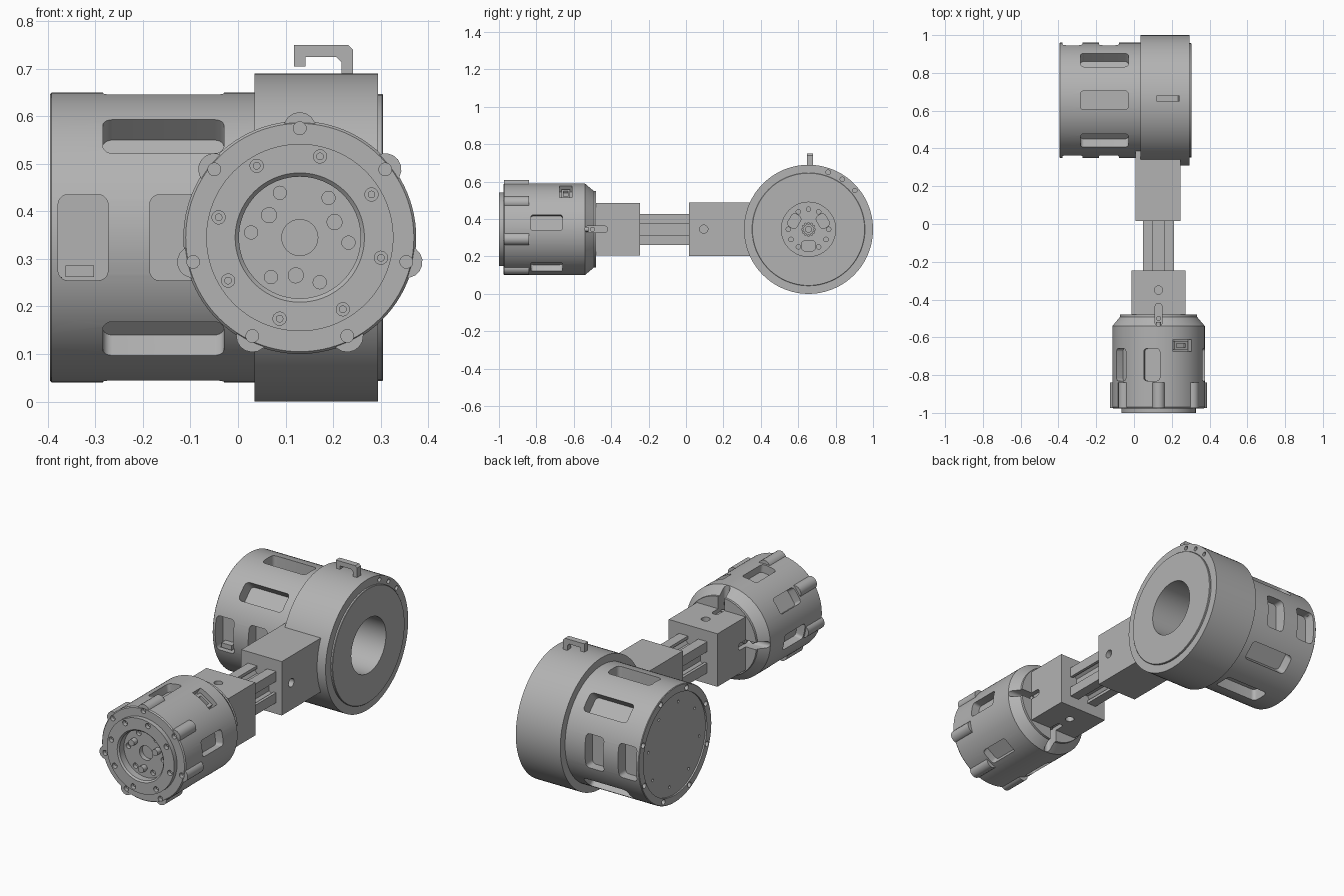
import bpy, bmesh
from math import sin, cos, pi, radians
from mathutils import Matrix, Vector

if "Cube" in bpy.data.objects:
    bpy.data.objects.remove(bpy.data.objects["Cube"], do_unlink=True)

gray = bpy.data.materials.new("machined_gray")
gray.use_nodes = True
gray.diffuse_color = (0.45, 0.45, 0.45, 1)
gray.node_tree.nodes["Principled BSDF"].inputs["Base Color"].default_value = gray.diffuse_color


def frame(u, v, w, origin):
    m = Matrix((u, v, w)).transposed().to_4x4()
    m.translation = origin
    return m


# Local z is the rotation axis of each motor
FRONT = frame((1, 0, 0), (0, 0, 1), (0, -1, 0), (0.13, 0, 0.345))
REAR = frame((0, 1, 0), (0, 0, 1), (1, 0, 0), (0, 0.655, 0.345))
RADIAL = frame((0, 1, 0), (0, 0, 1), (1, 0, 0), (0, 0, 0))
WORLD = Matrix.Identity(4)


def circle(r, n=24):
    return [(r * cos(2 * pi * i / n), r * sin(2 * pi * i / n)) for i in range(n)]


def rounded(w, h, r, n=5):
    pts = []
    for k, (sx, sy) in enumerate(((1, 1), (-1, 1), (-1, -1), (1, -1))):
        for i in range(n + 1):
            a = (k + i / n) * pi / 2
            pts.append((sx * (w / 2 - r) + r * cos(a), sy * (h / 2 - r) + r * sin(a)))
    return pts


def rect(w, h):
    return [(w / 2, h / 2), (-w / 2, h / 2), (-w / 2, -h / 2), (w / 2, -h / 2)]


def prism(outline, z0, z1, m=WORLD):
    """Extrude an outline along the local z axis."""
    def build(bm):
        low = [bm.verts.new(m @ Vector((x, y, z0))) for x, y in outline]
        top = [bm.verts.new(m @ Vector((x, y, z1))) for x, y in outline]
        bm.faces.new(low[::-1])
        bm.faces.new(top)
        for i in range(len(low)):
            j = (i + 1) % len(low)
            bm.faces.new((low[i], low[j], top[j], top[i]))
    return build


def lathe(profile, n=96):
    """Revolve (radius, height) points; points on the axis become poles."""
    def build(bm):
        rings = [[bm.verts.new((0, 0, z))] if r == 0 else
                 [bm.verts.new((x, y, z)) for x, y in circle(r, n)] for r, z in profile]
        for a, b in zip(rings, rings[1:] + rings[:1]):
            if len(a) == len(b) == 1:
                continue
            for i in range(n):
                j = (i + 1) % n
                if len(a) == 1:
                    bm.faces.new((a[0], b[j], b[i]))
                elif len(b) == 1:
                    bm.faces.new((a[i], a[j], b[0]))
                else:
                    bm.faces.new((a[i], a[j], b[j], b[i]))
    return build


def mesh_object(name, pieces, m):
    bm = bmesh.new()
    for piece in pieces:
        piece(bm)
    bmesh.ops.recalc_face_normals(bm, faces=bm.faces)
    me = bpy.data.meshes.new(name)
    bm.to_mesh(me)
    bm.free()
    me.materials.append(gray)
    ob = bpy.data.objects.new(name, me)
    ob.matrix_world = m
    bpy.context.collection.objects.link(ob)
    return ob


def part(name, pieces, m=WORLD, add=(), cut=()):
    ob = mesh_object(name, pieces, m)
    bpy.ops.object.select_all(action='DESELECT')
    bpy.context.view_layer.objects.active = ob
    ob.select_set(True)
    for op, extra in (('UNION', add), ('DIFFERENCE', cut)):
        if extra:
            tool = mesh_object(name + "_tool", extra, m)
            tool.hide_render = True
            mod = ob.modifiers.new(op, 'BOOLEAN')
            mod.operation, mod.solver, mod.object = op, 'EXACT', tool
            bpy.ops.object.modifier_apply(modifier=mod.name)
            bpy.data.objects.remove(tool, do_unlink=True)
    bpy.ops.object.shade_smooth_by_angle(angle=radians(28))
    return ob


def spin(a):
    return Matrix.Rotation(radians(a), 4, 'Z')


def ring(count, start, radius, r, z0, z1):
    return [prism(circle(r, 16), z0, z1, spin(start + 360 * k / count) @ Matrix.Translation((radius, 0, 0)))
            for k in range(count)]


def side(a, outline, z, r0, r1):
    """Radial prism at an angle around the axis, centred at height z."""
    return prism(outline, r0, r1, spin(a) @ Matrix.Translation((0, 0, z)) @ RADIAL)


# Rear motor: vented housing, end cap recess and spoked output face
vent, port = rounded(0.1, 0.255, 0.02), rounded(0.18, 0.105, 0.02)
rear_cuts = [side(a, vent, -0.157, 0.24, 0.4) for a in range(45, 360, 45) if a != 180]
rear_cuts += [side(a, port, z, 0.24, 0.4) for a in (0, 180) for z in (-0.326, -0.133)]
rear_cuts += ring(8, 20, 0.283, 0.014, -0.42, -0.37) + ring(8, 10, 0.215, 0.007, -0.42, -0.375)
rear_cuts += [prism(rounded(0.055, 0.075, 0.02), 0.03, 0.1, spin(a) @ Matrix.Translation((0.088, 0, 0)))
              for a in (30, 150, 270)]
for a in (90, 210, 330):
    rear_cuts += [p for d in (-30, 0, 30) for p in ring(1, a + d, 0.108, 0.012, 0.045, 0.1)]
rear_cuts += ring(12, 0, 0.032, 0.005, 0.05, 0.1) + [prism(circle(0.016), 0.04, 0.1)]
part("rear_motor_housing",
     [lathe([(0, -0.387), (0.265, -0.387), (0.265, -0.395), (0.302, -0.395), (0.305, -0.392),
             (0.305, 0.06), (0, 0.06)])], REAR, cut=rear_cuts)
part("rear_motor_connector", [prism(rect(0.06, 0.025), 0, 0.04)],
     frame((1, 0, 0), (0, 0, 1), (0, -1, 0), (-0.333, 0.42, 0.274)))

# Rear drum: hollow ring with raised face and three rim holes
part("rear_drum",
     [lathe([(0.145, 0.035), (0.345, 0.035), (0.345, 0.295), (0.302, 0.295), (0.302, 0.303),
             (0.3, 0.305), (0.145, 0.305)])], REAR,
     cut=[p for a in (71, 56, 40) for p in ring(1, a, 0.323, 0.012, 0.25, 0.4)])

# Cable hook on top of the drum
hook = [(0.242, 0.68), (0.242, 0.74), (0.232, 0.75), (0.118, 0.75), (0.118, 0.705), (0.142, 0.705),
        (0.142, 0.725), (0.207, 0.725), (0.218, 0.714), (0.218, 0.68)]
part("cable_hook", [prism(hook, -0.68, -0.648, frame((1, 0, 0), (0, 0, 1), (0, -1, 0), (0, 0, 0)))])

# Rear socket block holding the rail, with side bolt holes
part("rear_socket", [prism(rect(0.237, 0.285), -0.42, -0.015)],
     frame((1, 0, 0), (0, 0, 1), (0, -1, 0), (0.127, 0, 0.346)),
     cut=[side(a, circle(0.022), -0.095, 0.09, 0.2) for a in (0, 180)])

# Slotted rail between the sockets
h = 0.0825
quarter = [(h, -h), (h, -0.03), (0.067, -0.03), (0.067, -0.048), (0.042, -0.03),
           (0.042, 0.03), (0.067, 0.048), (0.067, 0.03), (h, 0.03)]
rail = []
for k in range(4):
    c, s = round(cos(k * pi / 2)), round(sin(k * pi / 2))
    rail += [(c * x - s * y, s * x + c * y) for x, y in quarter]
part("rail", [prism(rail, -0.05, 0.28)], FRONT)

# Front socket block with bolt holes and screw access grooves
groove = rounded(0.036, 0.12, 0.017)
grooves = [side(a, groove, 0.48, 0.118, 0.35) for a in range(0, 360, 90)]
part("front_socket", [prism(rect(0.285, 0.28), 0.245, 0.5)], FRONT,
     cut=grooves + [side(a, circle(0.022), 0.35, 0.1, 0.2) for a in (90, 270)])
part("shoulder_screws", [side(a, circle(0.013), 0.5, 0.1, 0.128) for a in range(0, 360, 90)]
     + ring(4, 0, 0.155, 0.013, 0.52, 0.545), FRONT)

# Front motor: lobed flange, vents, stepped output ring and dished hub
front_vent = rounded(0.085, 0.17, 0.015)
front_cuts = [side(a, front_vent, 0.745, 0.2, 0.35) for a in (8.5, 98.5, 145, 190, 235, 304)]
front_cuts += grooves + [side(58, rect(0.115, 0.065), 0.643, 0.2, 0.35)]
front_cuts += ring(7, 90, 0.23, 0.0135, 0.955, 1.1)
front_cuts += ring(8, 76, 0.176, 0.014, 0.975, 1.1)
front_cuts += ring(6, 54, 0.103, 0.014, 0.935, 0.97)
front_cuts += [prism(circle(0.038, 32), 0.93, 0.97)]
part("front_motor_housing",
     [lathe([(0, 0.48), (0.205, 0.48), (0.205, 0.492), (0.245, 0.54), (0.245, 0.97), (0.24, 0.976),
             (0.197, 0.976), (0.197, 1.0), (0.136, 1.0), (0.128, 0.992), (0.128, 0.955), (0, 0.955)])],
     FRONT, add=ring(7, 90, 0.23, 0.034, 0.84, 0.974), cut=front_cuts)
part("hub_pins", ring(3, 24, 0.08, 0.017, 0.94, 0.985), FRONT)
part("flange_screws", ring(8, 76, 0.176, 0.008, 0.97, 0.985), FRONT)

# Cable connector inside the front motor window
part("front_motor_connector", [side(58, rect(0.085, 0.045), 0.643, 0.19, 0.225)], FRONT,
     cut=[side(58, rect(0.055, 0.022), 0.643, 0.212, 0.26)])
